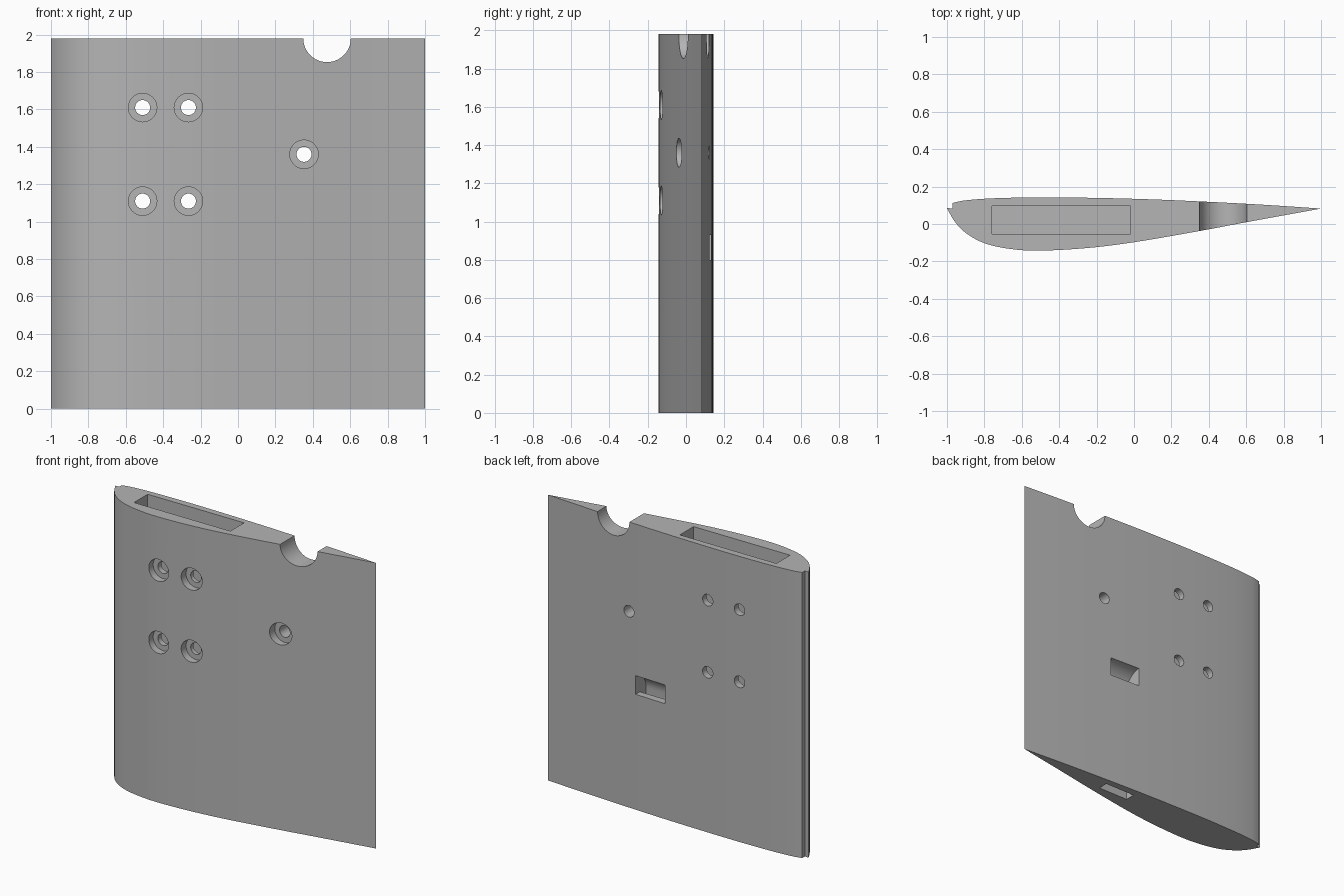
import bpy
import bmesh
import math
from mathutils import Matrix, Vector

if "Cube" in bpy.data.objects:
    bpy.data.objects.remove(bpy.data.objects["Cube"])

HEIGHT = 1.98

grey = bpy.data.materials.new("plain grey")
grey.use_nodes = True
colour = (0.46, 0.46, 0.46, 1)
grey.diffuse_color = colour
grey.node_tree.nodes["Principled BSDF"].inputs["Base Color"].default_value = colour


def prism(name, points, axis_map, start, end):
    """Closed profile extruded from start to end along the mapped axis."""
    bm = bmesh.new()
    face = bm.faces.new([bm.verts.new(axis_map(a, b, start)) for a, b in points])
    shift = Vector(axis_map(0, 0, end)) - Vector(axis_map(0, 0, start))
    new = bmesh.ops.extrude_face_region(bm, geom=[face])["geom"]
    bmesh.ops.translate(bm, vec=shift, verts=[v for v in new if isinstance(v, bmesh.types.BMVert)])
    bmesh.ops.recalc_face_normals(bm, faces=bm.faces)
    mesh = bpy.data.meshes.new(name)
    bm.to_mesh(mesh)
    bm.free()
    mesh.materials.append(grey)
    obj = bpy.data.objects.new(name, mesh)
    bpy.context.collection.objects.link(obj)
    return obj


def along_x(y, z, x):
    return (x, y, z)


def along_y(x, z, y):
    return (x, y, z)


def along_z(x, y, z):
    return (x, y, z)


def circle(x, z, radius, sides=48):
    return [(x + radius * math.cos(math.tau * i / sides),
             z + radius * math.sin(math.tau * i / sides)) for i in range(sides)]


def rect(a0, a1, b0, b1):
    return [(a0, b0), (a1, b0), (a1, b1), (a0, b1)]


def smooth_path(pts, steps=5):
    """Catmull-Rom curve through the points."""
    p = [Vector(q) for q in pts]
    p = [2 * p[0] - p[1]] + p + [2 * p[-1] - p[-2]]
    out = []
    for a, b, c, d in zip(p, p[1:], p[2:], p[3:]):
        for i in range(steps):
            t = i / steps
            out.append(0.5 * (2 * b + (c - a) * t + (2 * a - 5 * b + 4 * c - d) * t * t
                              + (3 * b - a - 3 * c + d) * t ** 3))
    return [tuple(q) for q in out] + [tuple(pts[-1])]


# Wing section: back curve, front curve, and the small step at the leading edge
back = smooth_path([(-0.97, 0.115), (-0.9, 0.129), (-0.75, 0.14), (-0.5, 0.145),
                    (-0.2, 0.142), (0.1, 0.134), (0.4, 0.121), (0.7, 0.105), (1, 0.085)])
front = smooth_path([(1, 0.085), (0.6, 0.012), (0.35, -0.035), (0, -0.095), (-0.25, -0.126),
                     (-0.5, -0.14), (-0.66, -0.131), (-0.8, -0.1), (-0.9, -0.045),
                     (-0.96, 0.018), (-1, 0.088)])
wing = prism("wing_panel", back + front[1:] + [(-0.97, 0.085)], along_z, 0, HEIGHT)

cutters = []

# Pocket in the top end and round notch in the top edge
cutters.append(prism("pocket_cutter", rect(-0.76, -0.02, -0.052, 0.098), along_z, 0.86, HEIGHT + 0.1))
cutters.append(prism("notch_cutter", circle(0.476, HEIGHT, 0.127, 64), along_y, -0.3, 0.3))

# Counterbored bolt holes: x, z, counterbore floor
bolts = [(x, z, floor) for x, floor in ((-0.51, -0.09), (-0.265, -0.08)) for z in (1.11, 1.61)]
bolts.append((0.353, 1.36, 0.01))
for x, z, floor in bolts:
    cutters.append(prism("bolt_hole_cutter", circle(x, z, 0.04), along_y, -0.3, 0.3))
    cutters.append(prism("counterbore_cutter", circle(x, z, 0.076), along_y, -0.3, floor))

# Cable duct from the bottom end, bending out through the back
bend = [(0.14 - 0.13 * math.sin(a), 0.8 + 0.13 * math.cos(a))
        for a in (math.pi / 2 * i / 12 for i in range(13))]
duct = [(0.01, -0.1), (0.08, -0.1), (0.08, 0.8), (0.2, 0.8), (0.2, 0.93)] + bend
cutters.append(prism("duct_cutter", duct, along_x, 0.07, 0.3))

# Cut every opening, then discard the cutters
bpy.context.view_layer.objects.active = wing
wing.select_set(True)
for cutter in cutters:
    cutter.hide_render = True
    mod = wing.modifiers.new("cut", "BOOLEAN")
    mod.operation = "DIFFERENCE"
    mod.solver = "EXACT"
    mod.object = cutter
    bpy.ops.object.modifier_apply(modifier=mod.name)
for cutter in cutters:
    bpy.data.objects.remove(cutter)

# Smooth skin with sharp rims
bpy.ops.object.select_all(action="DESELECT")
wing.select_set(True)
bpy.ops.object.shade_smooth_by_angle(angle=math.radians(30))
# Centre the panel on the ground plane origin
wing.data.transform(Matrix.Translation((0, -0.0025, 0)))
